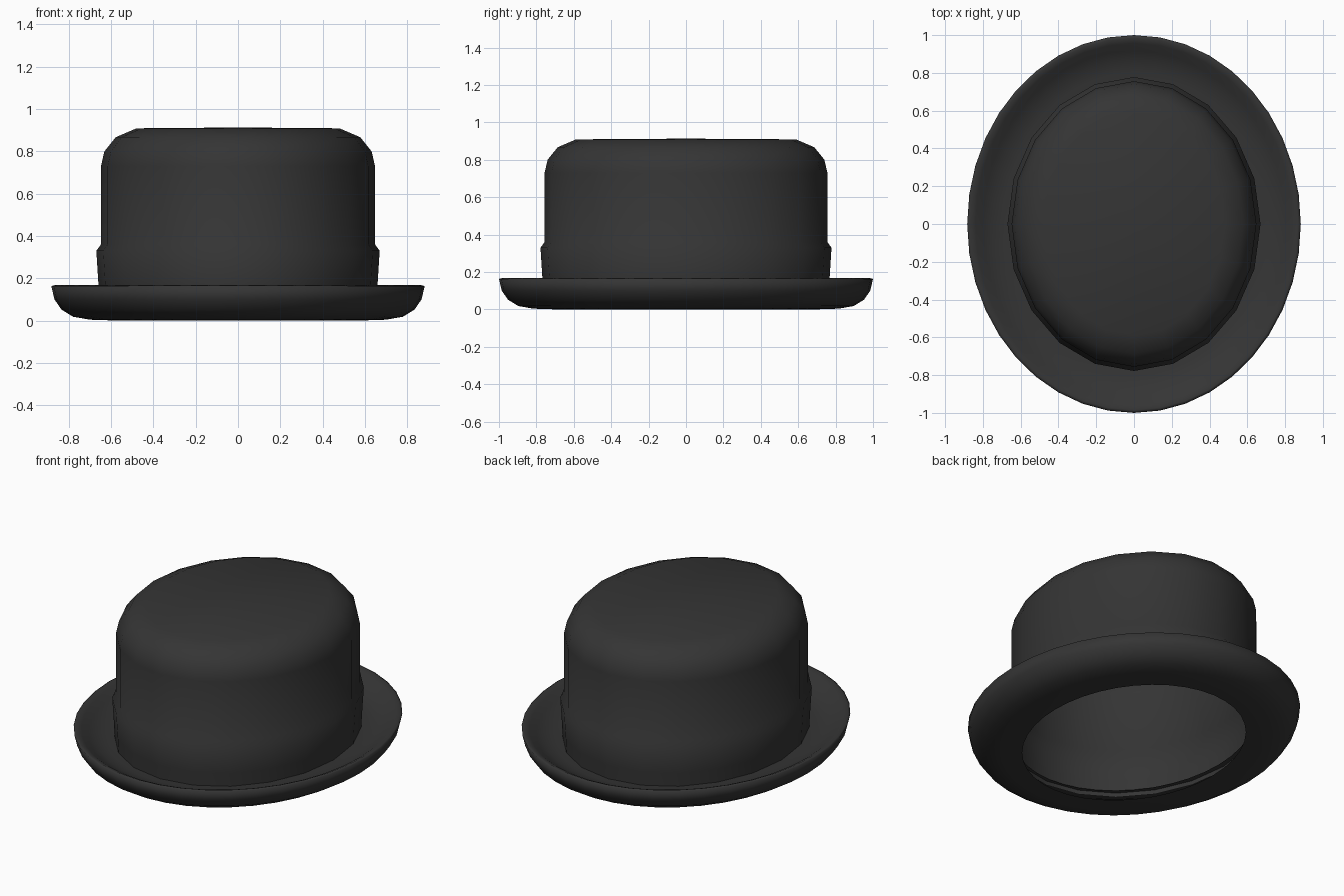
import bpy, bmesh, math

if "Cube" in bpy.data.objects:
    bpy.data.objects.remove(bpy.data.objects["Cube"])

felt = bpy.data.materials.new("charcoal felt")
felt.diffuse_color = (0.035, 0.035, 0.035, 1)
felt.use_nodes = True
felt.node_tree.nodes["Principled BSDF"].inputs["Base Color"].default_value = felt.diffuse_color


def oval_lathe(name, profile, segments, extra):
    """Sweep (half width x, z) points round an oval; half depth is x + extra."""
    bm = bmesh.new()
    rings = []
    for r, z in profile:
        if r == 0:
            rings.append([bm.verts.new((0, 0, z))] * segments)
            continue
        ring = []
        for i in range(segments):
            a = math.tau * i / segments
            ring.append(bm.verts.new((r * math.cos(a), (r + extra) * math.sin(a), z)))
        rings.append(ring)
    for low, high in zip(rings, rings[1:]):
        for i in range(segments):
            j = (i + 1) % segments
            corners = list(dict.fromkeys((low[i], low[j], high[j], high[i])))
            bm.faces.new(corners)
    for f in bm.faces:
        f.smooth = True
    mesh = bpy.data.meshes.new(name)
    bm.to_mesh(mesh)
    bm.free()
    mesh.materials.append(felt)
    obj = bpy.data.objects.new(name, mesh)
    bpy.context.collection.objects.link(obj)
    return obj


# Hollow crown with the flared hat band moulded into its lower part
oval_lathe("crown_and_band", [
    (0.655, 0.06), (0.66, 0.17), (0.67, 0.33), (0.648, 0.36),
    (0.648, 0.73), (0.632, 0.80), (0.578, 0.867), (0.48, 0.909), (0, 0.913),
], 20, 0.108)

# Brim curling upward, with a rounded rim and an open head hole underneath
oval_lathe("brim", [
    (0.577, 0.0), (0.70, 0.004), (0.78, 0.018), (0.835, 0.052), (0.868, 0.10),
    (0.883, 0.163), (0.868, 0.167), (0.84, 0.155), (0.80, 0.128), (0.75, 0.103),
    (0.69, 0.09), (0.62, 0.086),
], 40, 0.117)
